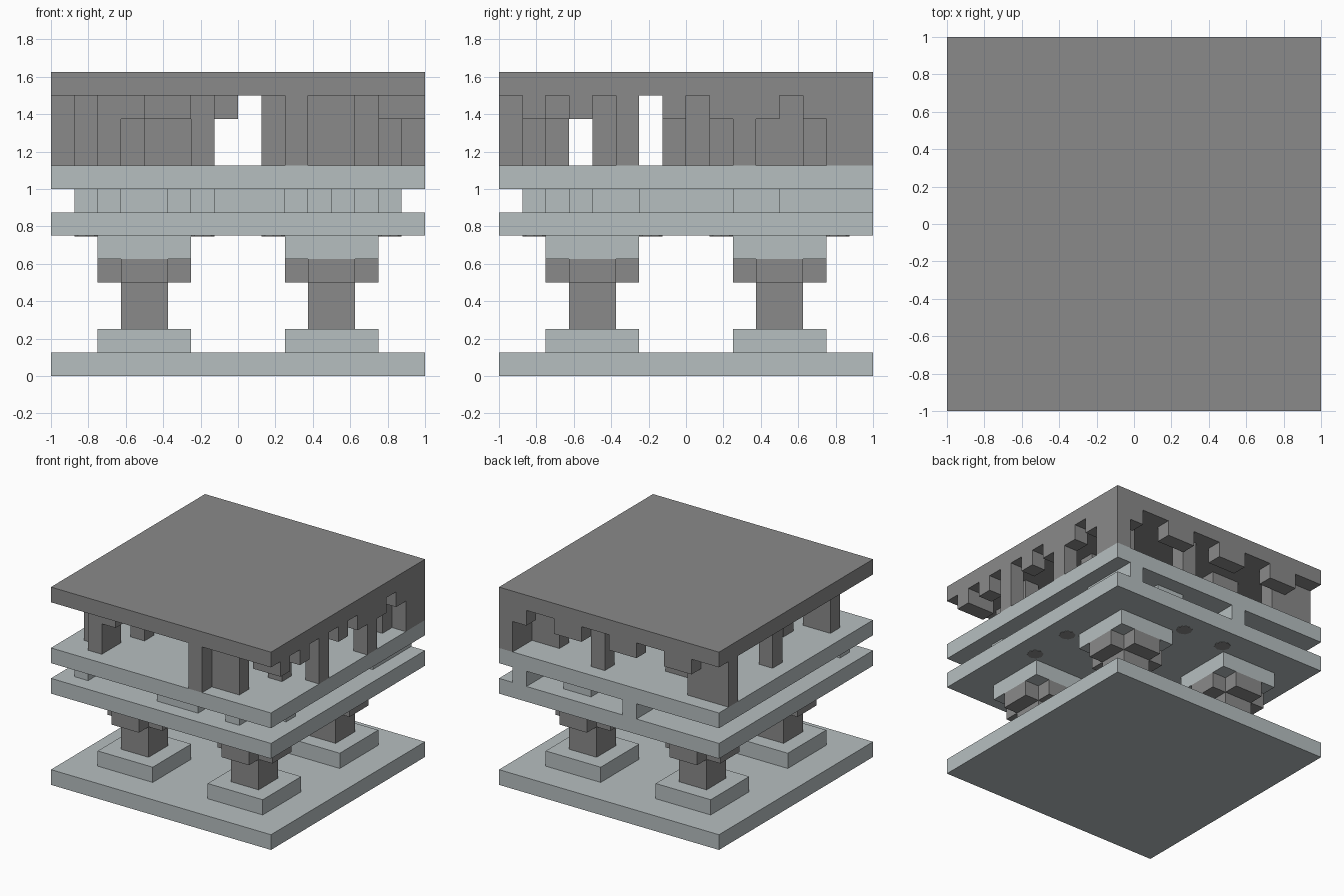
import bpy, bmesh
from mathutils import Matrix, Vector

old = bpy.data.objects.get("Cube")
if old:
    bpy.data.objects.remove(old, do_unlink=True)

U = 0.125  # one building block


def material(name, colour):
    m = bpy.data.materials.new(name)
    m.use_nodes = True
    m.diffuse_color = (*colour, 1)
    m.node_tree.nodes["Principled BSDF"].inputs["Base Color"].default_value = (*colour, 1)
    return m


pale = material("pale grey stone", (0.47, 0.52, 0.53))
dark = material("dark grey stone", (0.255, 0.255, 0.255))


def finish(name, bm, mat):
    mesh = bpy.data.meshes.new(name)
    bm.to_mesh(mesh)
    bm.free()
    mesh.materials.append(mat)
    ob = bpy.data.objects.new(name, mesh)
    bpy.context.collection.objects.link(ob)
    return ob


def blocks(name, mat, footprints, z0, z1):
    """Boxes between two levels; footprints are (x0, x1, y0, y1) in blocks."""
    bm = bmesh.new()
    for x0, x1, y0, y1 in footprints:
        lo, hi = Vector((x0, y0, z0)) * U, Vector((x1, y1, z1)) * U
        move = Matrix.Translation((lo + hi) / 2)
        bmesh.ops.create_cube(bm, size=1, matrix=move @ Matrix.Diagonal((*(hi - lo), 1)))
    return finish(name, bm, mat)


# Full-width slabs
full = [(-8, 8, -8, 8)]
blocks("base_slab", pale, full, 0, 1)
blocks("lower_deck", pale, full, 6, 7)
blocks("upper_deck", pale, full, 8, 9)
blocks("roof_slab", dark, full, 12, 13)

# Four pillars with foot, shaft, cross bracket and cap
for sx, side in ((-1, "right"), (1, "left")):
    for sy, end in ((-1, "front"), (1, "back")):
        cx, cy = 4 * sx, 4 * sy

        def centred(w, d):
            return (cx - w, cx + w, cy - d, cy + d)

        tag = f"{end}_{side}_pillar"
        blocks(tag + "_foot", pale, [centred(2, 2)], 1, 2)
        blocks(tag + "_shaft", dark, [centred(1, 1)], 2, 4)
        blocks(tag + "_bracket", dark, [centred(2, 1), centred(1, 2)], 4, 5)
        blocks(tag + "_cap", pale, [centred(2, 2)], 5, 6)

# Small dark discs under the lower deck
bm = bmesh.new()
for a in (-1.5, 1.5):
    for b in (-6.5, 6.5):
        for x, y in ((a, b), (b, a)):
            bmesh.ops.create_cone(bm, cap_ends=True, segments=8, radius1=U / 2, radius2=U / 2,
                                  depth=0.006, matrix=Matrix.Translation((x * U, y * U, 6 * U)))
finish("deck_discs", bm, dark)

# Spacers between the decks
blocks("deck_spacers", pale, [
    (-7, -6, -7, -6), (-1, 2, -7, -6), (4, 5, -7, -6), (6, 7, -5, -4), (6, 7, 4, 8),
    (-2, -1, 5, 8), (2, 4, 6, 7), (-6, -5, -5, -3), (-5, -3, -3, -1), (-3, -2, -1, 2),
    (2, 3, -4, -2), (3, 4, -2, 2), (5, 6, -6, -5), (5, 6, 2, 4), (-5, -2, 2, 4)], 7, 8)

# Ragged fringe one block deep below the roof
left_fringe = [(7, 8, a, b) for a, b in ((-5, -4), (-3, -2), (-1, 0), (1, 4), (5, 8))]
back_fringe = [(a, b, 7, 8) for a, b in ((6, 7), (2, 4), (-2, 0), (-6, -4))]
inner_fringe = [(6, 8, -7, -6), (-5, -4, -7, -6), (-4, -2, -6, -5), (-6, -5, -5, -4)]
blocks("roof_fringe", dark, left_fringe + back_fringe + inner_fringe, 11, 12)

# Columns reaching from the roof to the upper deck
blocks("front_columns", dark, [(2, 3, -8, -7), (3, 5, -7, -6), (-6, -5, -7, -5),
                               (-7, -6, -6, -5)], 9, 12)
blocks("left_columns", dark, [(7, 8, -3, -2), (7, 8, 2, 3), (7, 8, 6, 8)], 9, 12)
blocks("back_columns", dark, [(1, 2, 6, 7), (-8, -5, 6, 7), (5, 7, 5, 6)], 9, 12)
blocks("inner_columns", dark, [(-7, -6, 0, 1), (-5, -4, -4, -3), (-4, -2, 3, 5),
                               (-2, -1, -1, 0), (4, 5, 1, 2), (5, 6, -4, -3)], 9, 12)
